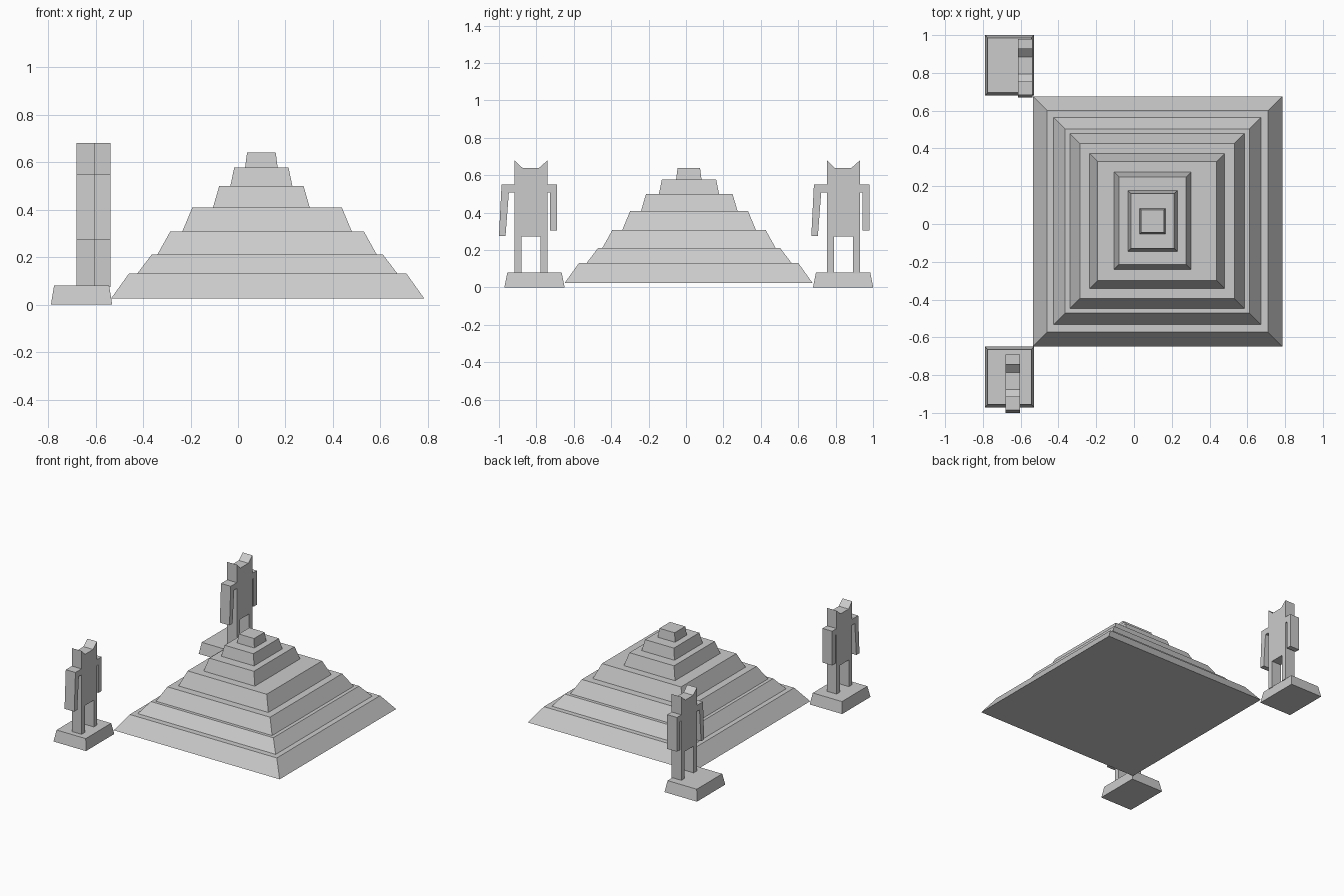
import bpy


def mesh_object(name, verts, faces):
    me = bpy.data.meshes.new(name)
    me.from_pydata(verts, [], faces)
    me.update()
    ob = bpy.data.objects.new(name, me)
    bpy.context.collection.objects.link(ob)
    return ob


def prism(name, lower, upper):
    """Closed solid between two matching rings of points."""
    n = len(lower)
    sides = [(i, (i + 1) % n, n + (i + 1) % n, n + i) for i in range(n)]
    caps = [tuple(reversed(range(n))), tuple(range(n, 2 * n))]
    return mesh_object(name, lower + upper, sides + caps)


def frustum(name, x0, x1, y0, y1, z0, z1, inset_x, inset_y):
    def ring(ix, iy, z):
        return [(x0 + ix, y0 + iy, z), (x1 - ix, y0 + iy, z),
                (x1 - ix, y1 - iy, z), (x0 + ix, y1 - iy, z)]
    return prism(name, ring(0, 0, z0), ring(inset_x, inset_y, z1))


# Stepped pyramid: x range, y range, z range, inset of the sloped sides
tiers = [
    (-0.535, 0.785, -0.648, 0.676, 0.025, 0.130, 0.075),
    (-0.425, 0.672, -0.532, 0.565, 0.130, 0.210, 0.061),
    (-0.340, 0.585, -0.448, 0.480, 0.210, 0.307, 0.054),
    (-0.235, 0.480, -0.341, 0.374, 0.307, 0.410, 0.043),
    (-0.105, 0.302, -0.240, 0.275, 0.410, 0.500, 0.026),
    (-0.032, 0.229, -0.145, 0.177, 0.500, 0.577, 0.016),
    (0.030, 0.167, -0.053, 0.083, 0.577, 0.640, 0.008),
]
for i, (x0, x1, y0, y1, z0, z1, inset) in enumerate(tiers):
    frustum(f"pyramid_tier_{i + 1}", x0, x1, y0, y1, z0, z1, inset, inset)

# Statue silhouette in (y, z), counter-clockwise from the outer foot
silhouette = [
    (-0.917, 0.075), (-0.880, 0.075), (-0.880, 0.272), (-0.777, 0.272),
    (-0.777, 0.075), (-0.740, 0.075), (-0.740, 0.508), (-0.726, 0.508),
    (-0.726, 0.305), (-0.690, 0.305), (-0.690, 0.551), (-0.740, 0.551),
    (-0.740, 0.680), (-0.785, 0.640), (-0.875, 0.640), (-0.917, 0.680),
    (-0.917, 0.551), (-0.986, 0.551), (-1.000, 0.275), (-0.965, 0.275),
    (-0.947, 0.508), (-0.917, 0.508),
]

# Two guardian statues, each on a sloped plinth
for side, x0, dy, plinth_dy in (("front", -0.680, 0, 0),
                                ("back", -0.614, 1.67, 1.65)):
    frustum(f"{side}_plinth", -0.788, -0.530, -0.971 + plinth_dy,
            -0.649 + plinth_dy, 0.0, 0.08, 0.013, 0.016)
    prism(f"{side}_statue",
          [(x0, y + dy, z) for y, z in silhouette],
          [(x0 + 0.077, y + dy, z) for y, z in silhouette])
